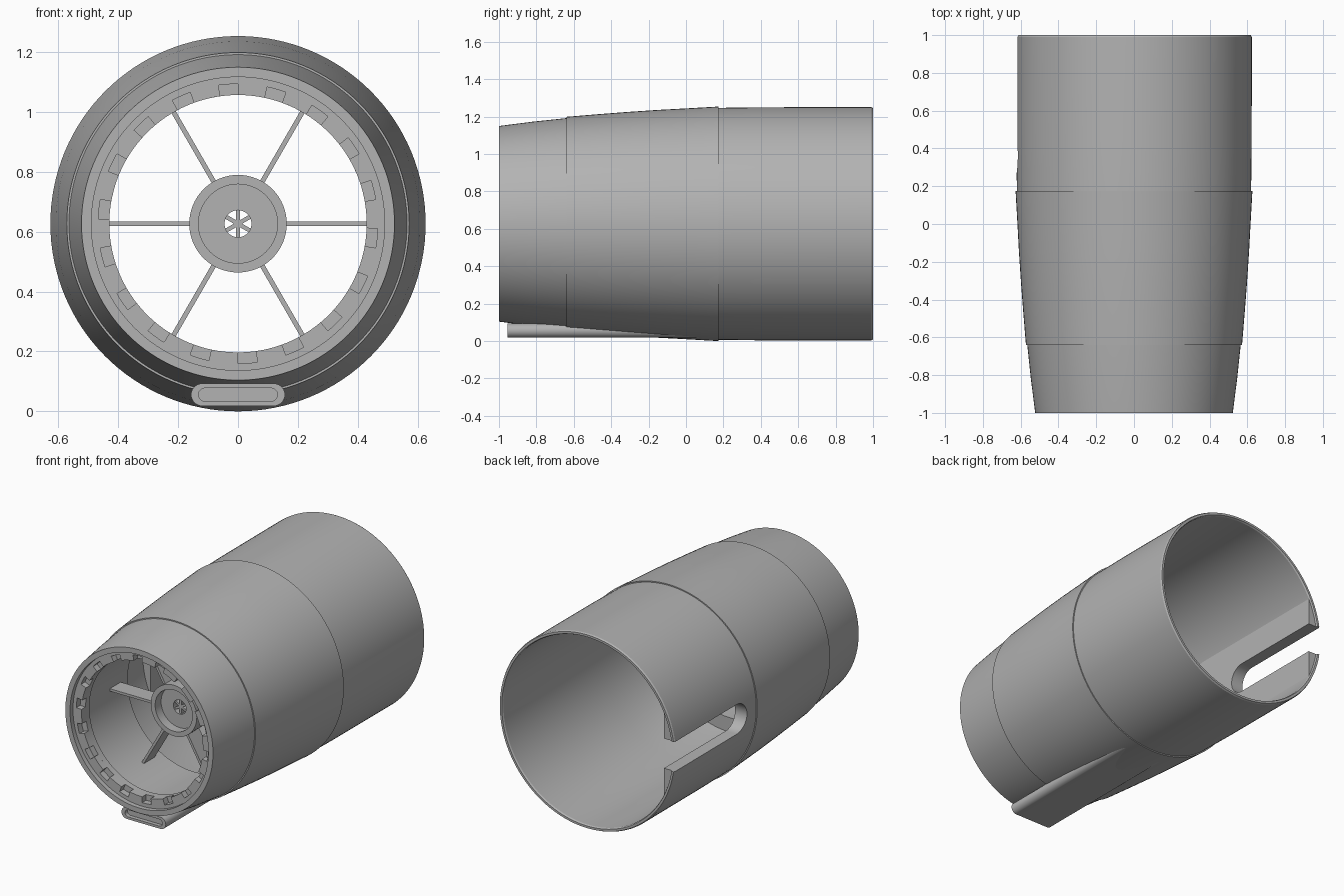
import bpy, bmesh
from math import sin, cos, pi, radians

if "Cube" in bpy.data.objects:
    bpy.data.objects.remove(bpy.data.objects["Cube"], do_unlink=True)

CZ = 0.627  # height of the tube axis

grey = bpy.data.materials.new("plain_grey")
grey.use_nodes = True
GREY = (0.45, 0.45, 0.45, 1)
grey.diffuse_color = GREY
grey.node_tree.nodes["Principled BSDF"].inputs["Base Color"].default_value = GREY


def finish(bm, name):
    bmesh.ops.recalc_face_normals(bm, faces=bm.faces)
    mesh = bpy.data.meshes.new(name)
    bm.to_mesh(mesh)
    bm.free()
    obj = bpy.data.objects.new(name, mesh)
    mesh.materials.append(grey)
    bpy.context.collection.objects.link(obj)
    return obj


def revolve(name, profile, steps=128):
    """Spin a closed (radius, y) profile around the tube axis."""
    bm = bmesh.new()
    rings = [[bm.verts.new((r * cos(2 * pi * i / steps), y, CZ + r * sin(2 * pi * i / steps)))
              for r, y in profile] for i in range(steps)]
    n = len(profile)
    for i in range(steps):
        a, b = rings[i], rings[(i + 1) % steps]
        for j in range(n):
            k = (j + 1) % n
            bm.faces.new((a[j], a[k], b[k], b[j]))
    return finish(bm, name)


def prism(name, points, place, start, end):
    """Extrude a 2D outline; place(u, v, w) maps it into space."""
    bm = bmesh.new()
    a = [bm.verts.new(place(u, v, start)) for u, v in points]
    b = [bm.verts.new(place(u, v, end)) for u, v in points]
    n = len(points)
    bm.faces.new(a)
    bm.faces.new(b)
    for i in range(n):
        j = (i + 1) % n
        bm.faces.new((a[i], a[j], b[j], b[i]))
    return finish(bm, name)


def along_y(u, v, w):
    return (u, w, CZ + v)


def along_x(u, v, w):
    return (w, u, CZ + v)


def arc(r, a0, a1, steps, cu=0, cv=0):
    return [(cu + r * cos(radians(a0 + (a1 - a0) * i / steps)),
             cv + r * sin(radians(a0 + (a1 - a0) * i / steps))) for i in range(steps + 1)]


def stadium(u0, u1, r, v):
    return arc(r, 90, 270, 16, u0 + r, v) + arc(r, -90, 90, 16, u1 - r, v)


def bar(name, angle, r0, r1, width, y0, y1):
    """Radial bar standing off the axis."""
    c, s, h = cos(radians(angle)), sin(radians(angle)), width / 2
    pts = [(r0, -h), (r1, -h), (r1, h), (r0, h)]
    return prism(name, [(u * c - v * s, u * s + v * c) for u, v in pts], along_y, y0, y1)


def cut(target, cutter):
    mod = target.modifiers.new("cut", 'BOOLEAN')
    mod.operation, mod.solver, mod.object = 'DIFFERENCE', 'EXACT', cutter
    bpy.context.view_layer.objects.active = target
    bpy.ops.object.modifier_apply(modifier=mod.name)


parts, cutters = [], []

# Tapered outer body with stepped seams, front lip and inner sleeve
outer = [(.523, -1), (.546, -.82), (.565, -.64), (.572, -.64), (.586, -.47), (.599, -.3),
         (.609, -.15), (.617, 0), (.627, .175), (.62, .175), (.623, .4), (.624, .99), (.619, 1)]
inner = [(.605, 1), (.6, .99), (.6, 0), (.575, -.35), (.56, -.45),
         (.467, -.45), (.467, -.97), (.49, -.97), (.49, -1)]
body = revolve("body", outer + inner)

# Flat pad inside the wall around the slot
pad = prism("slot_pad", arc(.603, 153, 207, 20), along_y, -.12, .99)

# Rounded slot open to the back on one side
slot = prism("slot_cutter", stadium(.27, 1.3, .095, 0), along_x, -.8, -.3)
cut(body, slot)
cut(pad, slot)

# Rounded bar under the body, with a shallow recess in its front end
clip = prism("under_bar", stadium(-.157, .157, .0375, .0555 - CZ), along_y, -.955, .14)
recess = prism("recess_cutter", stadium(-.132, .132, .022, .0555 - CZ), along_y, -1.1, -.93)
solid = revolve("body_cutter", [(r - .006, y) for r, y in outer if y < .18 and r != .62]
                + [(.62, .3), (.1, .3), (.1, -1)])
cut(clip, recess)
cut(clip, solid)
cutters += [slot, recess, solid]
parts += [body, pad, clip]

# Inner flange with a ring of teeth
parts.append(revolve("flange", [(.43, -.93), (.47, -.93), (.47, -.89), (.43, -.89)]))
for i in range(18):
    a = -82 + i * 20
    parts.append(prism(f"tooth_{i + 1}", arc(.43, a, a + 12, 4) + arc(.469, a + 12, a, 4),
                       along_y, -.97, -.929))

# Hub with recessed disc and pierced centre
parts.append(revolve("hub", [(.163, -.65), (.163, -.51), (.045, -.51), (.045, -.59),
                             (.132, -.59), (.132, -.65)], 64))
for i in range(6):
    parts.append(bar(f"spoke_{i + 1}", i * 60, .155, .48, .016, -.63, -.52))
    parts.append(bar(f"hub_web_{i + 1}", 30 + i * 60, 0, .05, .014, -.58, -.52))

for c in cutters:
    bpy.data.objects.remove(c, do_unlink=True)

# Smooth round surfaces, keep edges sharp
bpy.ops.object.select_all(action='DESELECT')
for p in parts:
    p.select_set(True)
bpy.context.view_layer.objects.active = body
bpy.ops.object.shade_smooth_by_angle(angle=radians(25))
